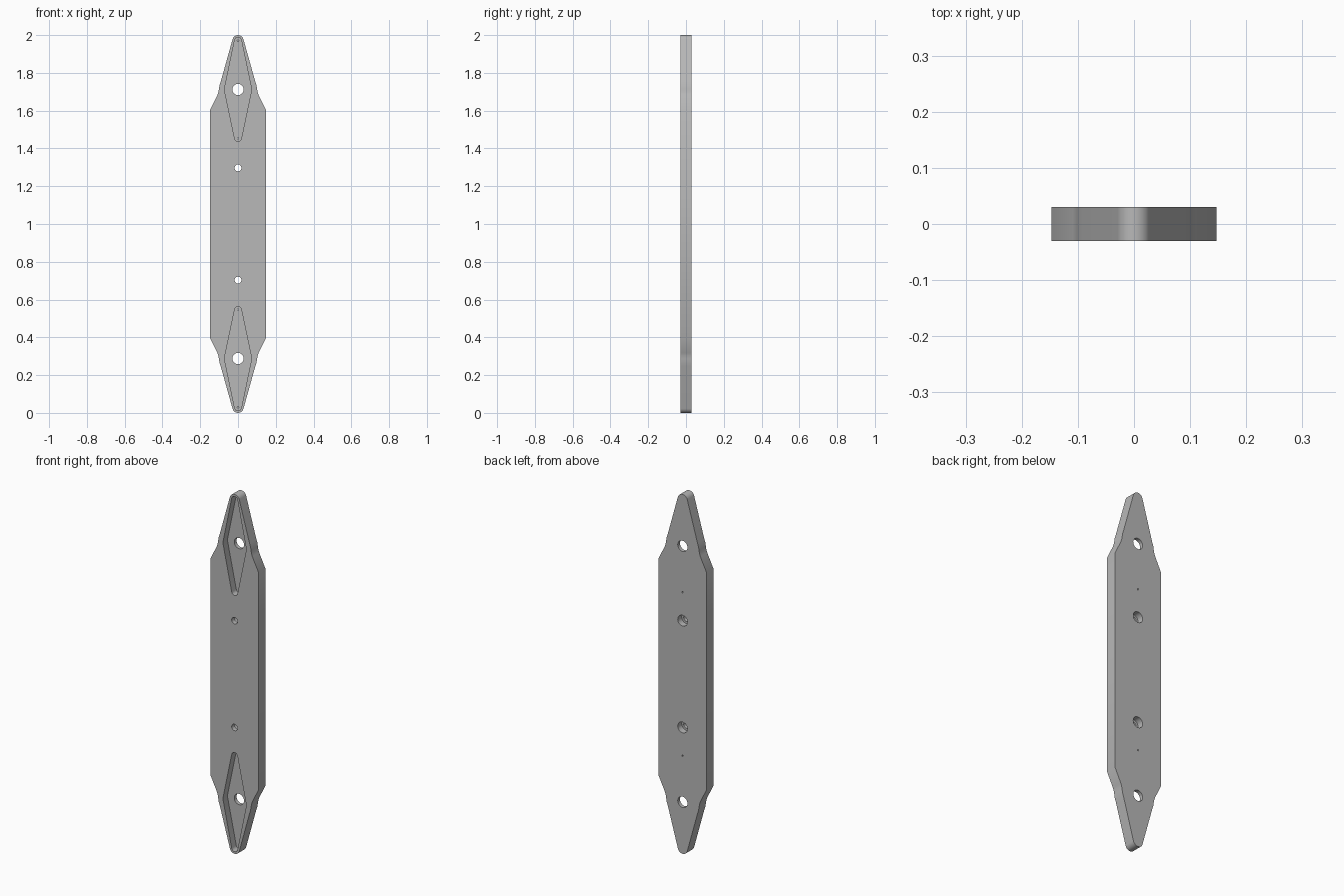
import bpy
import bmesh
from math import cos, sin, pi, radians
from mathutils.geometry import convex_hull_2d

cube = bpy.data.objects.get("Cube")
if cube:
    bpy.data.objects.remove(cube, do_unlink=True)

HALF = 0.03          # half thickness of the plate
OVER = 0.02          # how far cutters stick out
FLOOR = 0.01         # depth position of the pocket floor

grey = bpy.data.materials.new("plain grey")
grey.use_nodes = True
colour = (0.48, 0.48, 0.48, 1)
grey.diffuse_color = colour
grey.node_tree.nodes["Principled BSDF"].inputs["Base Color"].default_value = colour


def circle(x, z, r, n=32):
    return [(x + r * cos(2 * pi * i / n), z + r * sin(2 * pi * i / n)) for i in range(n)]


def prism(name, outline, y0, y1):
    """Extrude an x-z outline from y0 to y1."""
    bm = bmesh.new()
    face = bm.faces.new([bm.verts.new((x, y0, z)) for x, z in outline])
    moved = bmesh.ops.extrude_face_region(bm, geom=[face])["geom"]
    verts = [v for v in moved if isinstance(v, bmesh.types.BMVert)]
    bmesh.ops.translate(bm, verts=verts, vec=(0, y1 - y0, 0))
    bmesh.ops.recalc_face_normals(bm, faces=bm.faces)
    mesh = bpy.data.meshes.new(name)
    bm.to_mesh(mesh)
    bm.free()
    mesh.materials.append(grey)
    obj = bpy.data.objects.new(name, mesh)
    bpy.context.collection.objects.link(obj)
    return obj


# Plate outline: one quarter, mirrored to the other three
tip = [(0.03 * sin(a), 1.97 + 0.03 * cos(a)) for a in (radians(d) for d in range(0, 76, 15))]
quarter = tip + [(0.092, 1.752), (0.098, 1.735), (0.101, 1.715), (0.104, 1.698),
                 (0.109, 1.683), (0.147, 1.605)]
right_side = quarter + [(x, 2 - z) for x, z in reversed(quarter)]
outline = right_side + [(-x, z) for x, z in reversed(right_side[1:-1])]
plate = prism("plate", outline, -HALF, HALF)

# Cutters for each end: diamond pocket, holes and rear counterbore
cutters = []
for end in (1, -1):
    def height(z):
        return 1 + end * (z - 1)

    corners = [(0, 1.455), (0, 1.97), (0.054, 1.712), (-0.054, 1.712)]
    points = [p for x, z in corners for p in circle(x, height(z), 0.018)]
    diamond = [points[i] for i in convex_hull_2d(points)]
    cutters.append(prism("pocket_cutter", diamond, -HALF - OVER, FLOOR))

    holes = [("main_hole", 1.712, 0.03, -HALF - OVER, HALF + OVER),
             ("screw_hole", 1.297, 0.018, -HALF - OVER, HALF + OVER),
             ("counterbore", 1.297, 0.03, -0.005, HALF + OVER),
             ("pin_hole", 1.455, 0.004, -HALF, HALF + OVER),
             ("tip_dimple", 1.97, 0.004, -HALF, 0.02)]
    for name, z, r, y0, y1 in holes:
        cutters.append(prism(name + "_cutter", circle(0, height(z), r), y0, y1))

# Cut the plate, then discard the cutters
bpy.ops.object.select_all(action="DESELECT")
plate.select_set(True)
bpy.context.view_layer.objects.active = plate
for cutter in cutters:
    cutter.hide_render = True
    mod = plate.modifiers.new("cut", "BOOLEAN")
    mod.operation = "DIFFERENCE"
    mod.solver = "EXACT"
    mod.object = cutter
    bpy.ops.object.modifier_apply(modifier=mod.name)
    bpy.data.objects.remove(cutter, do_unlink=True)

bpy.ops.object.shade_smooth_by_angle(angle=radians(30))
